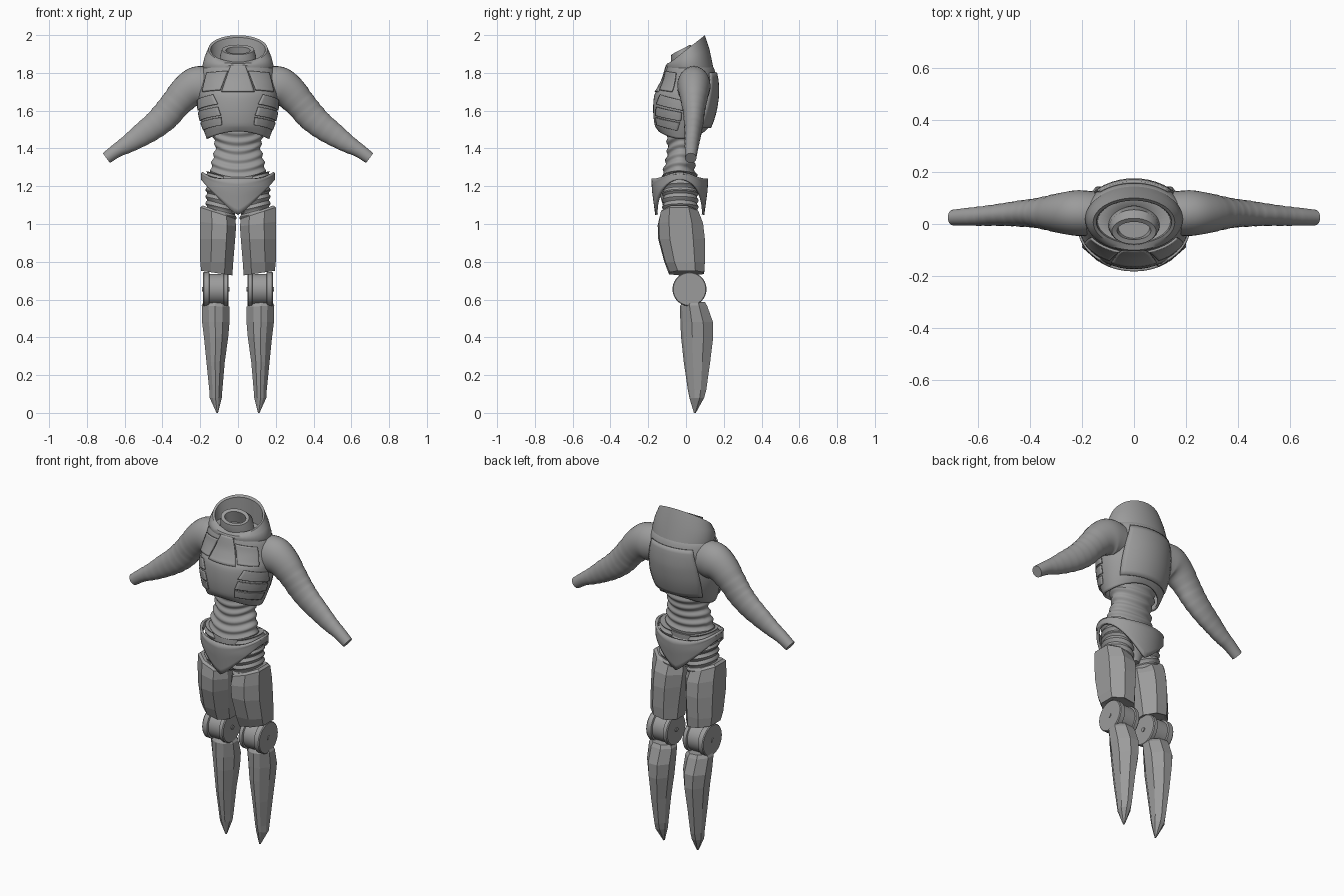
import bpy, bmesh, math
from mathutils import Vector

if "Cube" in bpy.data.objects:
    bpy.data.objects.remove(bpy.data.objects["Cube"])

grey = bpy.data.materials.new("suit grey")
grey.diffuse_color = (0.33, 0.33, 0.33, 1)
grey.use_nodes = True
grey.node_tree.nodes["Principled BSDF"].inputs["Base Color"].default_value = grey.diffuse_color
TAU = math.tau


def finish(name, bm, mirror=False, thick=0.0, offset=-1.0, flat=False):
    bmesh.ops.recalc_face_normals(bm, faces=bm.faces)
    me = bpy.data.meshes.new(name)
    bm.to_mesh(me)
    bm.free()
    me.materials.append(grey)
    ob = bpy.data.objects.new(name, me)
    bpy.context.collection.objects.link(ob)
    if thick:
        m = ob.modifiers.new("thickness", 'SOLIDIFY')
        m.thickness, m.offset = thick, offset
    if mirror:
        ob.modifiers.new("mirror", 'MIRROR').use_mirror_merge = False
    ob["flat"] = flat
    return ob


def loft(name, rings, caps=(True, True), **kw):
    """Skin a list of closed rings."""
    bm = bmesh.new()
    vs = [[bm.verts.new(p) for p in r] for r in rings]
    n = len(vs[0])
    for a, b in zip(vs, vs[1:]):
        for i in range(n):
            j = (i + 1) % n
            bm.faces.new((a[i], a[j], b[j], b[i]))
    if caps[0]:
        bm.faces.new(vs[0])
    if caps[1]:
        bm.faces.new(vs[-1])
    return finish(name, bm, **kw)


def spline(rows, steps):
    """Smooth Catmull-Rom sampling of tuples."""
    out = []
    for i in range(len(rows) - 1):
        p = [rows[max(0, min(len(rows) - 1, i + k))] for k in (-1, 0, 1, 2)]
        for s in range(steps):
            t = s / steps
            out.append(tuple(0.5 * (2*b + (c-a)*t + (2*a-5*b+4*c-d)*t*t + (3*b-a-3*c+d)*t**3)
                             for a, b, c, d in zip(*p)))
    return out + [tuple(rows[-1])]


def oval(rx, yf, yb, z, n=48):
    """Oval ring; z may be a function of (angle, y). Angle 0 is the front."""
    c, h = (yf + yb) / 2, (yb - yf) / 2
    pts = []
    for i in range(n):
        a = TAU * i / n
        y = c - h * math.cos(a)
        pts.append((rx * math.sin(a), y, z(a, y) if callable(z) else z))
    return pts


# ---- chest shell: z, half width, front y, back y
chest = spline([(1.465, .165, -.145, .10), (1.52, .188, -.165, .13), (1.60, .207, -.174, .155),
                (1.68, .21, -.168, .167), (1.72, .207, -.145, .167), (1.77, .20, -.12, .163),
                (1.82, .188, -.105, .15), (1.85, .165, -.095, .13)], 4)


def arch(z):
    k = max(0, 1 - (z - 1.465) / .06)
    return lambda a, y: z + k * (.025 * math.cos(a) ** 2 - .015 * math.sin(a) ** 2)


rings = [oval(rx, f, b, arch(z)) for z, rx, f, b in chest]
rings.append(oval(.08, -.07, .07, 1.86))
loft("chest_shell", rings, (False, False), thick=.012)


def chest_point(deg, z, off):
    for a, b in zip(chest, chest[1:]):
        if z <= b[0]:
            break
    t = (z - a[0]) / (b[0] - a[0])
    rx, f, k = (p + (q - p) * t for p, q in zip(a[1:], b[1:]))
    s, c = math.sin(math.radians(deg)), math.cos(math.radians(deg))
    return ((rx + off) * s, (f + k) / 2 - ((k - f) / 2 + off) * c, z)


def chest_plate(name, corners, mirror=True, n=12):
    """Thin plate hugging the chest; corners are (angle, z) pairs."""
    bm = bmesh.new()
    (a, b, c, d) = [Vector(p) for p in corners]
    g = []
    for i in range(n + 1):
        u = i / n
        lo, hi = a.lerp(b, u), d.lerp(c, u)
        g.append([bm.verts.new(chest_point(*lo.lerp(hi, j / n), .004)) for j in range(n + 1)])
    for i in range(n):
        for j in range(n):
            bm.faces.new((g[i][j], g[i+1][j], g[i+1][j+1], g[i][j+1]))
    finish(name, bm, mirror=mirror, thick=.008, offset=0)


chest_plate("sternum_plate", [(-24, 1.70), (24, 1.70), (12, 1.84), (-12, 1.84)], False)
chest_plate("breast_plate", [(26, 1.71), (62, 1.70), (56, 1.80), (16, 1.81)])
chest_plate("upper_rib_plate", [(30, 1.635), (88, 1.60), (84, 1.655), (38, 1.685)])
chest_plate("middle_rib_plate", [(26, 1.575), (86, 1.545), (86, 1.59), (30, 1.62)])
chest_plate("lower_rib_plate", [(26, 1.525), (80, 1.495), (84, 1.535), (26, 1.565)])
chest_plate("back_plate", [(125, 1.51), (235, 1.51), (222, 1.80), (138, 1.80)], False)


# ---- tilted collar, high at the back, with an inner wall
def rim(lift):
    return lambda a, y: 1.855 + lift + .78 * (y + .085)


loft("collar", [oval(.18, -.10, .148, 1.815), oval(.188, -.105, .142, 1.84),
                oval(.176, -.10, .125, lambda a, y: 1.85 + .32 * (y + .10)),
                oval(.157, -.087, .10, rim(0)), oval(.145, -.075, .09, rim(-.004)),
                oval(.14, -.07, .09, 1.85)], (False, False))

# ---- hollow neck ring leaning forward
tilt = lambda z: (lambda a, y: z + .52 * (y + .03))
loft("neck_ring", [oval(.10, -.075, .07, 1.84), oval(.095, -.08, .055, tilt(1.88)),
                   oval(.085, -.078, .022, tilt(1.922)), oval(.065, -.06, .008, tilt(1.918)),
                   oval(.06, -.055, .03, 1.865)], (False, True))

# ---- arms: x, z, radius in the arm plane, depth radius, centre y
arm = spline([(.15, 1.73, .10, .085, .04), (.215, 1.728, .106, .088, .042),
              (.27, 1.70, .092, .08, .042), (.33, 1.637, .08, .066, .042),
              (.38, 1.577, .077, .056, .042), (.44, 1.522, .07, .05, .04),
              (.51, 1.472, .061, .043, .036), (.58, 1.425, .048, .038, .031),
              (.64, 1.39, .037, .034, .028), (.697, 1.349, .032, .03, .025)], 5)
rings = []
for i, (x, z, r, ry, y) in enumerate(arm):
    p, q = arm[max(0, i - 1)], arm[min(len(arm) - 1, i + 1)]
    t = Vector((q[0] - p[0], 0, q[1] - p[1])).normalized()
    nrm = Vector((-t.z, 0, t.x))
    k = 1 + (.018 * math.sin(i * 2.1) if 12 < i < 40 else 0)   # cloth folds
    rings.append([Vector((x, y, z)) + nrm * r * k * math.cos(TAU * j / 28)
                  + Vector((0, ry * k * math.sin(TAU * j / 28), 0)) for j in range(28)])
loft("arm", rings, mirror=True)

# ---- wrinkled waist with chevron folds
waist = spline([(1.22, .15, -.13, .06), (1.30, .142, -.124, .048), (1.35, .133, -.112, .048),
                (1.41, .12, -.10, .055), (1.47, .135, -.10, .07), (1.54, .14, -.11, .08)], 9)
rings = []
for z, rx, f, b in waist:
    w = .005 * math.sin(z * TAU / .047)
    rings.append(oval(rx + w, f - w, b + w,
                      lambda a, y, z=z: z - .035 * math.cos(a) ** 2 * (1 if y < 0 else .5)))
loft("waist", rings)

# ---- pelvis guard: pointed front and back, cut high over the hips
rings = []
for k in range(7):
    ring = []
    for i in range(64):
        a = TAU * i / 64
        s = abs(math.sin(a))
        top, low = 1.24 + .036 * s ** 4, 1.05 + .185 * s ** 1.3
        z = top + (low - top) * k / 6
        f = 1 - 1.0 * max(0, 1.19 - z) + .03 * s * (k == 0)
        ring.append((.182 * f * math.sin(a), -.033 - .135 * f * math.cos(a), z))
    rings.append(ring)
loft("pelvis_guard", rings, (False, False), thick=.014)
loft("crotch", [oval(.15, -.13, .06, 1.25), oval(.12, -.14, .06, 1.16),
                oval(.035, -.11, .03, 1.055)])

# ---- ribbed hips under the guard
rings = []
for i in range(37):
    z = 1.26 - .23 * i / 36
    w = .005 * math.sin(z * TAU / .036)
    rings.append([(x + .09, y, z2) for x, y, z2 in
                  oval(.078 + w, -.122 - w, .062 + w, lambda a, y, z=z: z + .02 * math.sin(a), 32)])
loft("hip", rings, mirror=True)


def leg_part(name, section, rows):
    """Faceted leg armour; rows are z, inner x, outer x, front y, back y, side tilt."""
    rings = [[((x0 + x1) / 2 + u * (x1 - x0) / 2, (f + b) / 2 + v * (b - f) / 2, z + t * u)
              for u, v in section] for z, x0, x1, f, b, t in rows]
    loft(name, rings, mirror=True, flat=True)


# ---- thigh armour
leg_part("thigh_armour",
         [(-1, -.4), (-.5, -1), (.35, -.95), (1, -.5), (1, .5), (.4, 1), (-.4, 1), (-1, .4)],
         [(1.07, .03, .187, -.125, .05, .028), (1.058, .015, .2, -.138, .065, .03),
          (1.0, .01, .2, -.15, .09, .012), (.92, .015, .2, -.147, .1, 0),
          (.80, .025, .2, -.115, .1, 0), (.74, .03, .195, -.09, .096, .012),
          (.745, .045, .18, -.07, .08, .01)])

# ---- shin armour tapering to a pointed foot
leg_part("shin_armour",
         [(-1, -.3), (-.5, -.85), (.05, -1), (.5, -.85), (1, -.3), (1, .4), (.4, 1), (-.4, 1), (-1, .4)],
         [(.585, .058, .182, -.02, .10, .004), (.565, .045, .192, -.032, .112, .004),
          (.48, .045, .19, -.03, .143, 0), (.40, .052, .18, -.026, .144, 0),
          (.27, .07, .167, -.012, .128, 0), (.12, .083, .152, .01, .107, 0),
          (.08, .086, .15, .018, .096, 0), (0, .106, .114, .042, .052, 0)])


# ---- knee drum with side discs and bolts
def drum(name, profile):
    loft(name, [[(x, .0185 + r * math.cos(TAU * i / 40), .655 + r * math.sin(TAU * i / 40))
                 for i in range(40)] for x, r in profile], mirror=True)


drum("knee_drum", [(.05, .084), (.055, .089), (.075, .089), (.078, .081), (.15, .081),
                   (.153, .09), (.181, .09), (.186, .086)])
drum("knee_bolt", [(.045, .012), (.19, .012)])

# ---- shading: smooth with sharp creases, flat on the faceted armour
bpy.ops.object.select_all(action='DESELECT')
for ob in bpy.context.scene.objects:
    if not ob["flat"]:
        ob.select_set(True)
        bpy.context.view_layer.objects.active = ob
bpy.ops.object.shade_smooth_by_angle(angle=math.radians(35))
